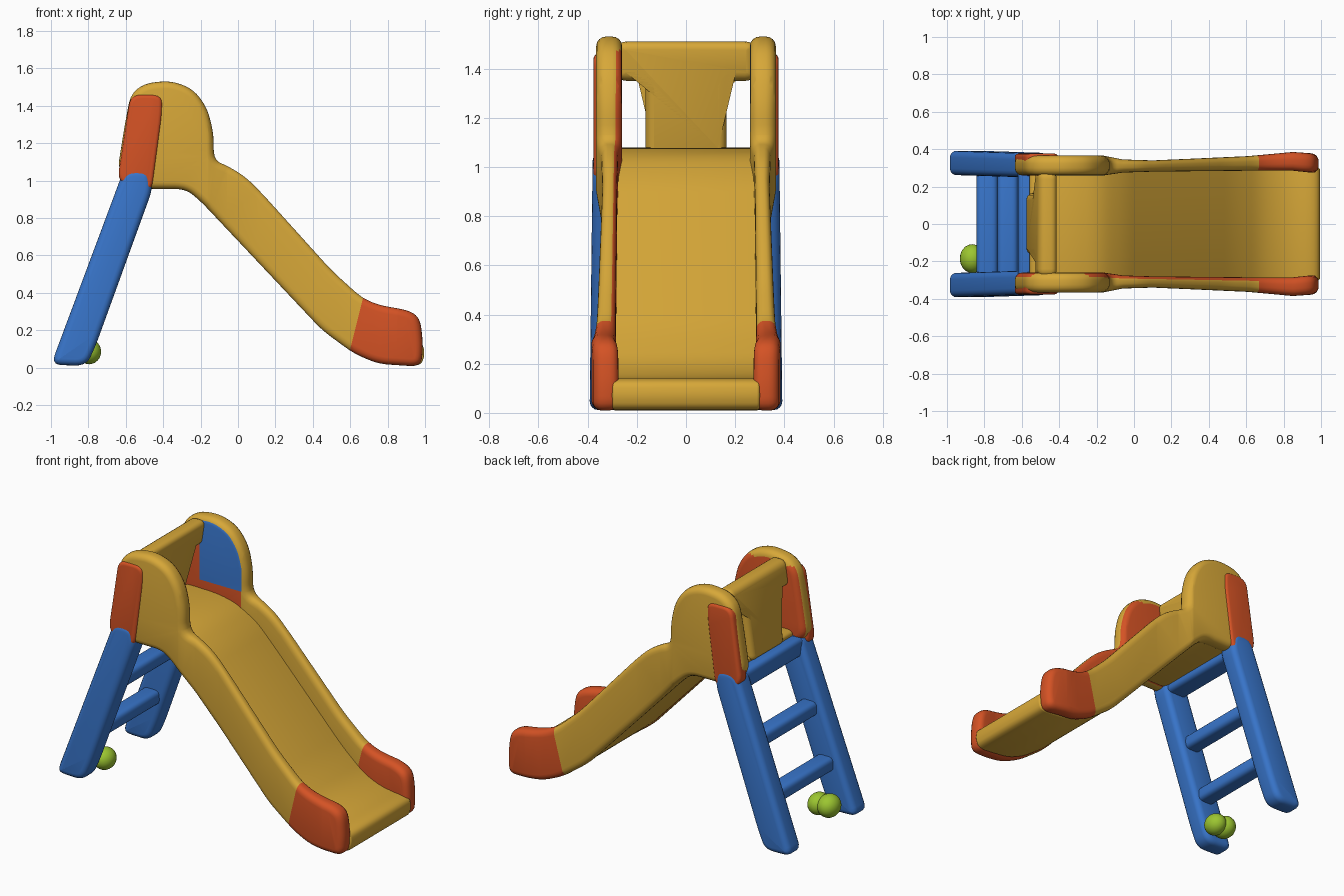
import bpy, bmesh, math
from mathutils import Vector

if "Cube" in bpy.data.objects:
    bpy.data.objects.remove(bpy.data.objects["Cube"])


def material(name, rgb):
    m = bpy.data.materials.new(name)
    m.diffuse_color = (*rgb, 1)
    m.use_nodes = True
    m.node_tree.nodes["Principled BSDF"].inputs["Base Color"].default_value = m.diffuse_color
    return m


YELLOW = material("yellow plastic", (0.68, 0.39, 0.04))
ORANGE = material("orange plastic", (0.66, 0.085, 0.018))
BLUE = material("blue plastic", (0.04, 0.18, 0.60))
GREEN = material("green plastic", (0.33, 0.56, 0.03))


def fillet(points, radius, steps=5):
    """Round every corner of a closed outline, counter-clockwise result."""
    pts = [Vector(p) for p in points]
    out = []
    for i, p in enumerate(pts):
        a, b = pts[i - 1] - p, pts[(i + 1) % len(pts)] - p
        p0 = p + a.normalized() * min(radius, a.length * 0.45)
        p2 = p + b.normalized() * min(radius, b.length * 0.45)
        for k in range(steps + 1):
            t = k / steps
            out.append(p0 * (1 - t) ** 2 + p * 2 * t * (1 - t) + p2 * t * t)
    area = sum(out[i - 1].cross(out[i]) for i in range(len(out)))
    return out if area > 0 else out[::-1]


def slab(name, points, w0, w1, place, mats, corner=0.05, r=0.03, cuts=(), rule=None):
    """Rounded slab: outline (u, v) extruded from w0 to w1, moved by place(u, w, v)."""
    outline = fillet(points, corner)
    n = len(outline)
    inward = []
    for i, p in enumerate(outline):
        d1 = (p - outline[i - 1]).normalized()
        d2 = (outline[(i + 1) % n] - p).normalized()
        d = (d1 + d2).normalized()
        inward.append(Vector((-d.y, d.x)))
    ring_defs = []
    for k in range(5):
        a = k * math.pi / 8
        ring_defs.append((r * (1 - math.sin(a)), r * (1 - math.cos(a))))
    layers = [(o, w0 + w) for o, w in ring_defs] + [(o, w1 - w) for o, w in ring_defs[::-1]]
    bm = bmesh.new()
    rings = []
    for off, w in layers:
        rings.append([bm.verts.new((p.x + m.x * off, w, p.y + m.y * off))
                      for p, m in zip(outline, inward)])
    for lo, hi in zip(rings, rings[1:]):
        for i in range(n):
            bm.faces.new((lo[i - 1], lo[i], hi[i], hi[i - 1]))
    bm.faces.new(rings[0])
    bm.faces.new(rings[-1])
    for co, no in cuts:
        bmesh.ops.bisect_plane(bm, geom=bm.verts[:] + bm.edges[:] + bm.faces[:],
                               dist=1e-5, plane_co=co, plane_no=no)
    if rule:
        for f in bm.faces:
            f.material_index = rule(f.calc_center_median())
    for v in bm.verts:
        v.co = place(*v.co)
    return finish(name, bm, mats)


def finish(name, bm, mats):
    bmesh.ops.recalc_face_normals(bm, faces=bm.faces)
    me = bpy.data.meshes.new(name)
    bm.to_mesh(me)
    bm.free()
    for m in mats:
        me.materials.append(m)
    ob = bpy.data.objects.new(name, me)
    bpy.context.collection.objects.link(ob)
    return ob


def lerp_table(x, table):
    if x <= table[0][0]:
        return table[0][1:]
    for a, b in zip(table, table[1:]):
        if x <= b[0]:
            t = (x - a[0]) / (b[0] - a[0])
            return [p + (q - p) * t for p, q in zip(a[1:], b[1:])]
    return table[-1][1:]


def straight(u, w, v):
    return (u, w, v)


# Side walls: grab hump, sloping edge and flared orange foot
WALL = [(-0.50, 0.955), (-0.28, 0.955), (-0.20, 0.89), (0.45, 0.20), (0.62, 0.075),
        (0.75, 0.02), (0.98, 0.005), (0.99, 0.12), (0.975, 0.26), (0.92, 0.305),
        (0.75, 0.335), (0.66, 0.375), (0.50, 0.52), (0.13, 0.93), (0.04, 1.02),
        (-0.05, 1.075), (-0.13, 1.11), (-0.13, 1.25), (-0.165, 1.39), (-0.24, 1.49),
        (-0.36, 1.535), (-0.50, 1.52), (-0.575, 1.46), (-0.605, 1.30), (-0.645, 1.05)]
# x, inner y, outer y
WIDTH = [(-0.16, 0.26, 0.365), (-0.06, 0.275, 0.345), (0.1, 0.28, 0.34),
         (0.6, 0.285, 0.362), (0.85, 0.285, 0.385), (0.99, 0.27, 0.375)]
FOOT_CO, FOOT_NO = Vector((0.63, 0, 0.22)), Vector((0.28, 0, -0.07))
CUTS = [((x, 0, 0), (1, 0, 0)) for x in (-0.45, -0.16, -0.06, 0.1, 0.35, 0.85)]
CUTS += [(FOOT_CO, FOOT_NO), ((0, 0, 1.13), (0, 0, 1))]


def wall_rule(side):
    def rule(c):
        if (c - FOOT_CO).dot(FOOT_NO) > 0:
            return 1
        if side < 0:    # inner half of this wall is orange
            return 1 if c.y < 0.03 and c.z < 1.47 else 0
        if c.y < 0.002 and c.x < -0.16:     # inner face of the hump
            return 2 if c.z > 1.13 and c.x > -0.45 else 1
        return 0
    return rule


def wall_place(side):
    def place(u, w, v):
        inner, outer = lerp_table(u, WIDTH)
        return (u, side * (inner + (outer - inner) * w / 0.1), v)
    return place


# Ladder legs lean and taper outward to the ground
LEG = [(-1.0, 0.015), (-0.81, 0.01), (-0.76, 0.12), (-0.455, 0.96), (-0.475, 1.06), (-0.61, 1.06)]
STRIP = [(-0.645, 1.0), (-0.575, 1.46), (-0.405, 1.46), (-0.405, 1.36), (-0.46, 0.945), (-0.55, 0.95)]

for side, tag in ((-1, "front"), (1, "back")):
    slab(tag + "_side_wall", WALL, 0, 0.1, wall_place(side), [YELLOW, ORANGE, BLUE],
         corner=0.06, r=0.038, cuts=CUTS, rule=wall_rule(side))
    slab(tag + "_ladder_leg", LEG, 0.25, 0.38,
         lambda u, w, v, s=side: (u, s * (w + 0.012 * (1 - v)), v), [BLUE], corner=0.06, r=0.035)
    slab(tag + "_grip_strip", STRIP, 0.30, 0.376,
         lambda u, w, v, s=side: (u, s * w, v), [ORANGE], corner=0.06, r=0.02)

# Slide bed with platform and rounded lip
BED = [(-0.51, 0.962), (-0.28, 0.962), (-0.20, 0.897), (0.45, 0.207), (0.62, 0.082),
       (0.75, 0.025), (0.975, 0.005), (1.0, 0.07), (0.985, 0.14), (0.82, 0.145),
       (0.68, 0.20), (0.53, 0.33), (-0.05, 0.95), (-0.18, 1.045), (-0.32, 1.075), (-0.58, 1.08)]
slab("slide_bed", BED, -0.30, 0.30, straight, [YELLOW], corner=0.07, r=0.012)

# Tilted back panel with a handhold gap on each side
half = [(0.28, 1.51), (0.28, 1.35), (0.165, 1.35), (0.165, 1.04)]
PANEL = half + [(-y, z) for y, z in half[::-1]]
slab("back_panel", PANEL, -0.05, 0.05,
     lambda u, w, v: (-0.465 + w - 0.15 * (1.47 - v), u, v), [YELLOW], corner=0.04, r=0.035)

# Ladder rungs and top crossbar
for name, x, z, dx, dz in (("lower_rung", -0.785, 0.31, 0.057, 0.045),
                           ("upper_rung", -0.675, 0.63, 0.055, 0.045),
                           ("top_crossbar", -0.55, 0.985, 0.07, 0.06)):
    box = [(x - dx, z - dz), (x + dx, z - dz), (x + dx, z + dz), (x - dx, z + dz)]
    slab(name, box, -0.28, 0.28, straight, [BLUE], corner=0.035, r=0.01)

# Small green two-lobed knob beside the front leg
bm = bmesh.new()
for x, y, z, r in ((-0.865, -0.185, 0.09, 0.07), (-0.795, -0.185, 0.085, 0.067)):
    new = bmesh.ops.create_icosphere(bm, subdivisions=3, radius=r)["verts"]
    for v in new:
        v.co = (v.co.x * 0.95 + x, v.co.y * 1.1 + y, v.co.z + z)
finish("green_knob", bm, [GREEN])

bpy.ops.object.select_all(action='SELECT')
bpy.context.view_layer.objects.active = bpy.data.objects["slide_bed"]
bpy.ops.object.shade_smooth_by_angle(angle=math.radians(40))
